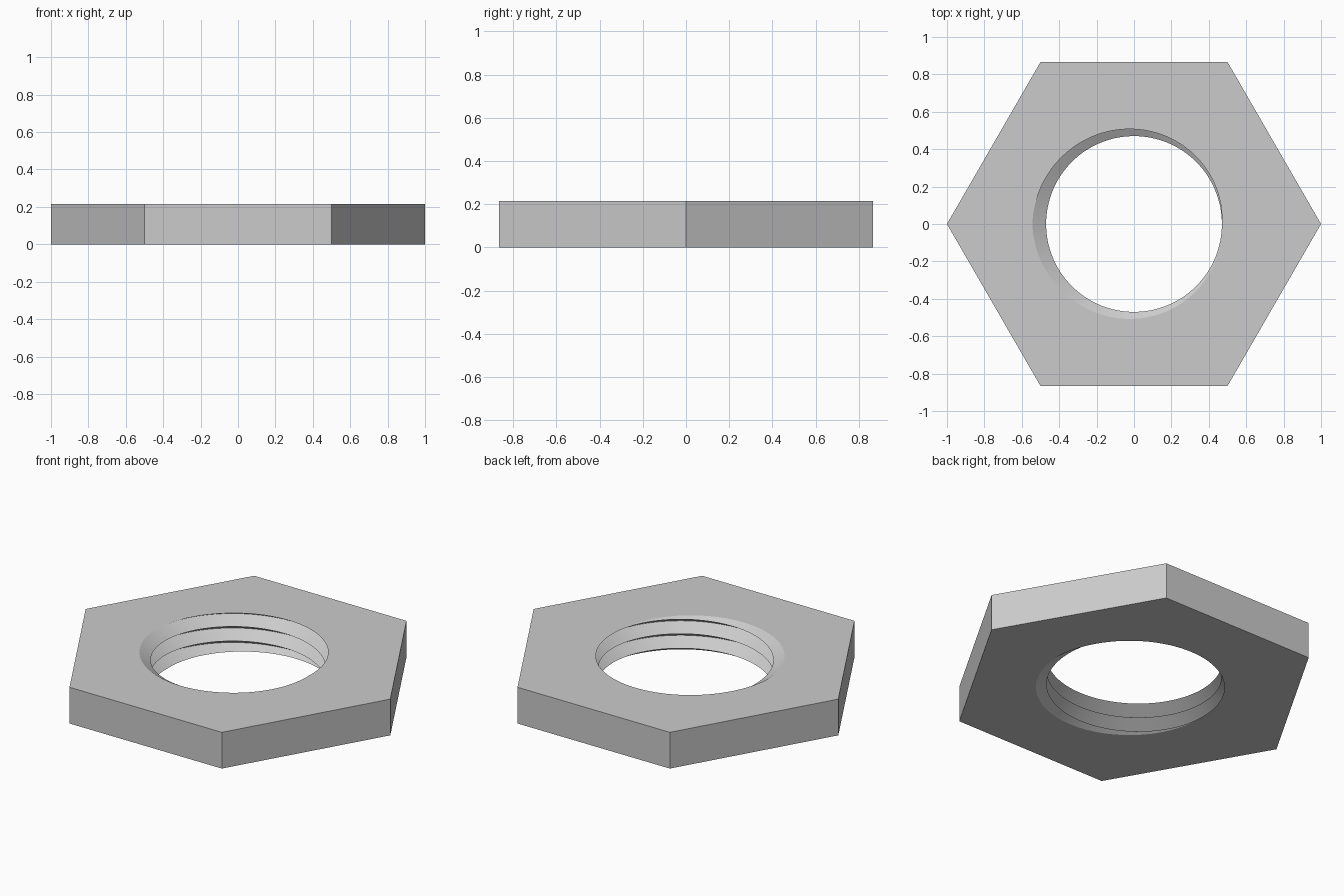
import bpy, bmesh
from math import pi, cos, sin, radians
from mathutils import Vector

if "Cube" in bpy.data.objects:
    bpy.data.objects.remove(bpy.data.objects["Cube"])

HEIGHT = 0.215
TURNS = 2.5
PITCH = HEIGHT / TURNS
ROOT_R, CREST_R = 0.544, 0.47
SEGMENTS = 96

steel = bpy.data.materials.new("steel_grey")
steel.use_nodes = True
colour = (0.6, 0.6, 0.6, 1)
steel.diffuse_color = colour
steel.node_tree.nodes["Principled BSDF"].inputs["Base Color"].default_value = colour

bm = bmesh.new()


def helix(radius, lift):
    """Right-handed line of vertices running past both ends of the nut."""
    verts = []
    for i in range(-2 * SEGMENTS, 5 * SEGMENTS):
        turn = (i + 0.3) / SEGMENTS
        a = 2 * pi * turn
        verts.append(bm.verts.new((radius * cos(a), radius * sin(a), PITCH * turn + lift)))
    return verts


# Internal V thread: upper and lower flanks between root and crest
root = helix(ROOT_R, 0)
crest = helix(CREST_R, PITCH / 2)
for i in range(len(root) - SEGMENTS - 1):
    j = i + SEGMENTS
    bm.faces.new((root[i], root[i + 1], crest[i + 1], crest[i]))
    bm.faces.new((crest[i], crest[i + 1], root[j + 1], root[j]))

# Trim the thread flush with both ends
for z, side in ((0, -1), (HEIGHT, 1)):
    bmesh.ops.bisect_plane(bm, geom=bm.verts[:] + bm.edges[:] + bm.faces[:], dist=1e-6,
                           plane_co=(0, 0, z), plane_no=(0, 0, side), clear_outer=True)
loose = [v for v in bm.verts if not v.link_faces]
bmesh.ops.delete(bm, geom=loose, context='VERTS')

# Hexagonal end faces around the threaded hole
rings = []
for z, side in ((0, -1), (HEIGHT, 1)):
    rim = [e for e in bm.edges if e.is_boundary
           and all(abs(v.co.z - z) < 1e-4 for v in e.verts)]
    ring = [bm.verts.new((cos(k * pi / 3), sin(k * pi / 3), z)) for k in range(6)]
    outline = [bm.edges.new((ring[k], ring[(k + 1) % 6])) for k in range(6)]
    bmesh.ops.triangle_fill(bm, edges=rim + outline, use_beauty=True,
                            normal=Vector((0, 0, side)))
    rings.append(ring)

# Six outer flats
low, high = rings
for k in range(6):
    n = (k + 1) % 6
    bm.faces.new((low[k], low[n], high[n], high[k]))

bmesh.ops.recalc_face_normals(bm, faces=bm.faces[:])
mesh = bpy.data.meshes.new("hex_nut")
bm.to_mesh(mesh)
bm.free()
mesh.materials.append(steel)
nut = bpy.data.objects.new("hex_nut", mesh)
bpy.context.collection.objects.link(nut)

# Smooth thread flanks, crisp edges
bpy.ops.object.select_all(action='DESELECT')
nut.select_set(True)
bpy.context.view_layer.objects.active = nut
bpy.ops.object.shade_smooth_by_angle(angle=radians(25))
